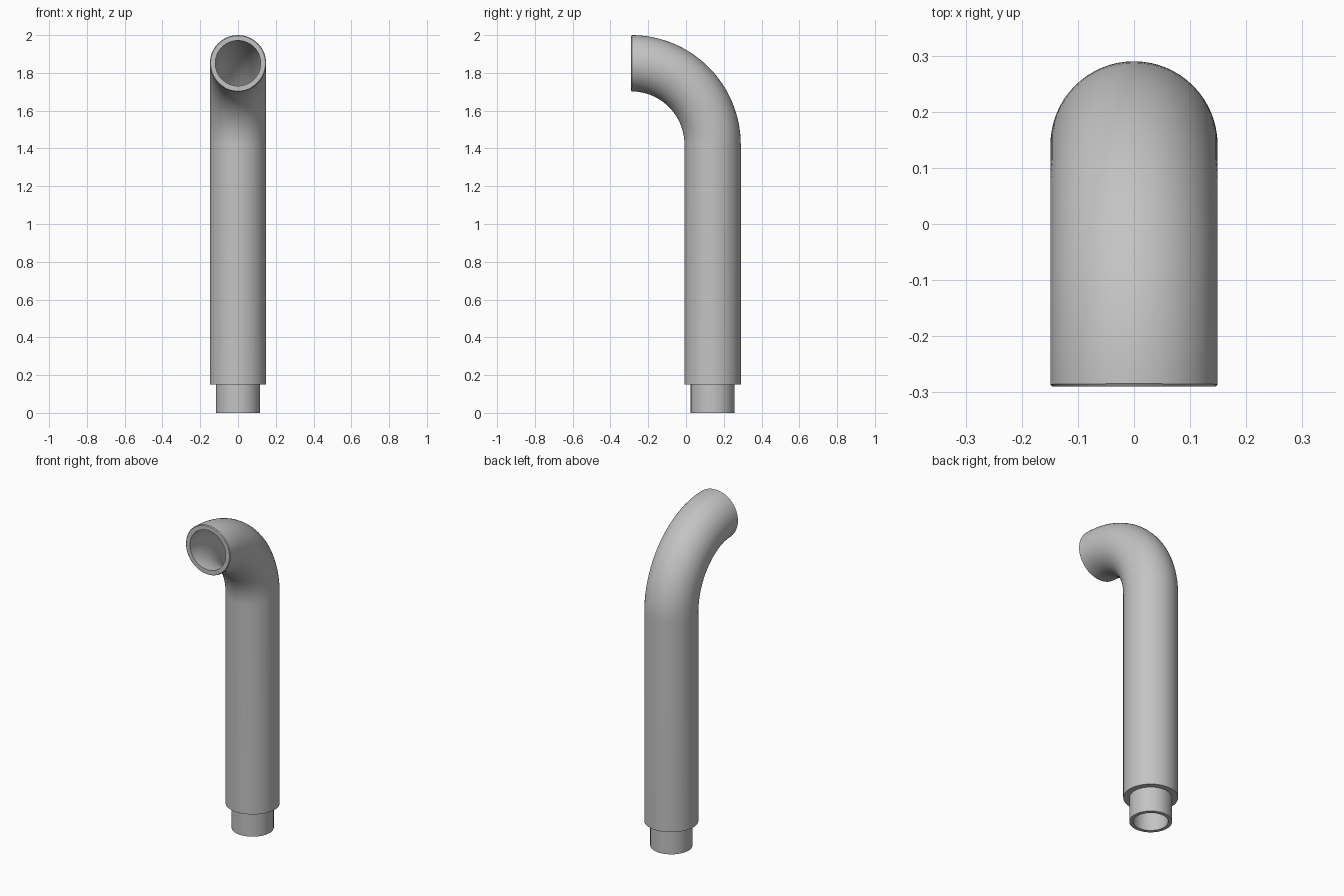
import bpy, bmesh
from math import sin, cos, pi, radians
from mathutils import Vector

cube = bpy.data.objects.get("Cube")
if cube:
    bpy.data.objects.remove(cube, do_unlink=True)

SIDES = 64
AXIS_Y = 0.141        # axis of the upright pipe
MOUTH_Y = -0.29       # plane of the open end
R_OUT, R_IN = 0.149, 0.12
BEND = AXIS_Y - MOUTH_Y
BEND_Z = 2 - R_OUT - BEND
CHAMFER = 0.004

grey = bpy.data.materials.new("plain_grey")
grey.use_nodes = True
colour = (0.55, 0.55, 0.55, 1)
grey.diffuse_color = colour
grey.node_tree.nodes["Principled BSDF"].inputs["Base Color"].default_value = colour


def upright(z, radius):
    """Ring station on the straight length."""
    return Vector((0, AXIS_Y, z)), 0.0, radius


def bent(angle, radius):
    """Ring station on the elbow."""
    centre = Vector((0, MOUTH_Y + BEND * cos(angle), BEND_Z + BEND * sin(angle)))
    return centre, angle, radius


def sweep(name, stations):
    """Join rings into one closed tube wall."""
    bm = bmesh.new()
    rings = []
    for centre, tilt, radius in stations:
        across = Vector((0, cos(tilt), sin(tilt)))
        ring = []
        for i in range(SIDES):
            a = 2 * pi * i / SIDES
            offset = Vector((radius * cos(a), 0, 0)) + across * radius * sin(a)
            ring.append(bm.verts.new(centre + offset))
        rings.append(ring)
    for k, ring in enumerate(rings):
        following = rings[(k + 1) % len(rings)]
        for i in range(SIDES):
            j = (i + 1) % SIDES
            bm.faces.new((ring[i], ring[j], following[j], following[i]))
    bmesh.ops.recalc_face_normals(bm, faces=bm.faces)
    mesh = bpy.data.meshes.new(name)
    bm.to_mesh(mesh)
    bm.free()
    mesh.materials.append(grey)
    obj = bpy.data.objects.new(name, mesh)
    bpy.context.collection.objects.link(obj)
    bpy.ops.object.select_all(action='DESELECT')
    obj.select_set(True)
    bpy.context.view_layer.objects.active = obj
    bpy.ops.object.shade_smooth_by_angle(angle=radians(30))
    return obj


# Bent pipe: outer wall up to the mouth, chamfered rim, inner wall back down
STEPS = 32
END = pi / 2
angles = [(END - CHAMFER / BEND) * i / STEPS for i in range(STEPS + 1)]
outer = [upright(0.15, R_OUT)] + [bent(a, R_OUT) for a in angles]
rim = [bent(END, R_OUT - CHAMFER), bent(END, R_IN)]
inner = [bent(a, R_IN) for a in reversed(angles)] + [upright(0.15, R_IN)]
sweep("bent_pipe", outer + rim + inner)

# Narrow collar plugged into the lower end
C_OUT, C_IN = 0.116, 0.095
sweep("base_collar", [upright(0, C_OUT), upright(0.15, C_OUT), upright(0.15, R_IN),
                      upright(0.17, R_IN), upright(0.17, C_IN), upright(0, C_IN)])
